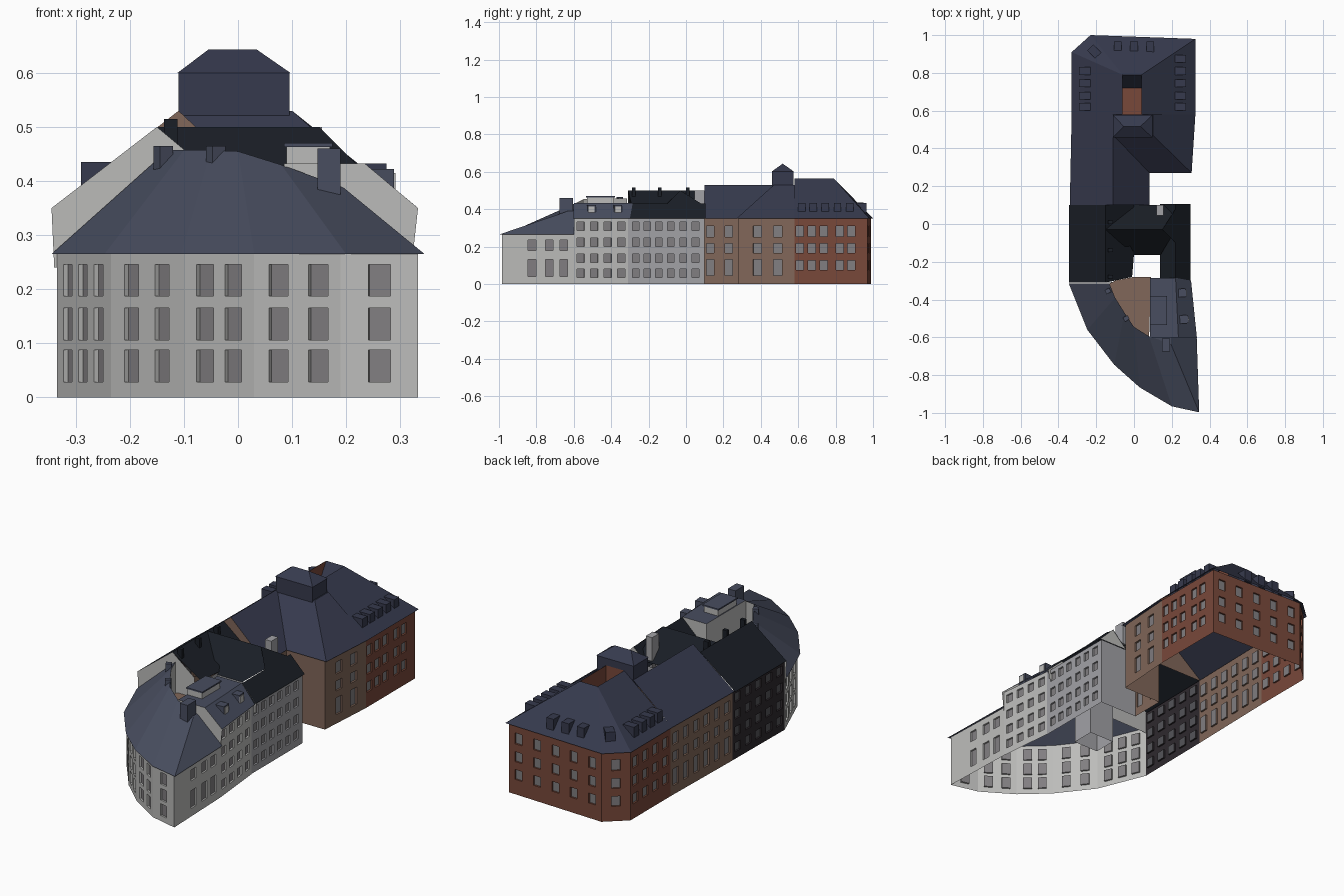
import bpy, bmesh, math
from mathutils import Vector, Matrix


def mat(name, *rgb):
    m = bpy.data.materials.new(name)
    m.diffuse_color = (*rgb, 1)
    return m


PALE = mat("pale_plaster", .50, .50, .49)
LILAC = mat("grey_plaster", .36, .36, .38)
RED = mat("red_brick", .19, .065, .042)
TAN = mat("brown_plaster", .22, .135, .10)
BLACK = mat("dark_plaster", .028, .022, .027)
GLASS = mat("glass", .22, .21, .22)
DIM = mat("dim_glass", .09, .09, .10)
SLATE = mat("slate", .065, .075, .115)
NAVY = mat("navy_slate", .037, .042, .075)
TAR = mat("black_roof", .010, .013, .019)


def finish(name, bm, *mats):
    me = bpy.data.meshes.new(name)
    bm.to_mesh(me)
    bm.free()
    for m in mats:
        me.materials.append(m)
    ob = bpy.data.objects.new(name, me)
    bpy.context.collection.objects.link(ob)
    return ob


def sheet(name, faces, m):
    """Flat panels; roof panels are turned to face upwards."""
    bm = bmesh.new()
    for f in faces:
        face = bm.faces.new([bm.verts.new(p) for p in f])
        face.normal_update()
        if face.normal.z < -.01:
            face.normal_flip()
    bmesh.ops.remove_doubles(bm, verts=bm.verts, dist=1e-4)
    return finish(name, bm, m)


def box(name, x0, x1, y0, y1, z0, z1, m, turn=0):
    bm = bmesh.new()
    c = Vector(((x0 + x1) / 2, (y0 + y1) / 2, (z0 + z1) / 2))
    bmesh.ops.create_cube(bm, size=1, matrix=Matrix.Translation(c) @ Matrix.Rotation(turn, 4, 'Z')
                          @ Matrix.Diagonal((x1 - x0, y1 - y0, z1 - z0, 1)))
    return finish(name, bm, m)


def walls(name, runs, m, glass=GLASS):
    """Each run: start, end, height, window columns (count or fractions), rows, window width."""
    bm = bmesh.new()

    def quad(pts, k):
        bm.faces.new([bm.verts.new(p) for p in pts]).material_index = k

    for p, q, h, cols, rows, w in runs:
        p, q = Vector((*p, 0)), Vector((*q, 0))
        length = (q - p).length
        d = (q - p) / length
        inward = Vector((-d.y, d.x, 0)) * .009
        if isinstance(cols, int):
            cols = [(i + .5) / cols for i in range(cols)]
        us, zs = [0], [0]
        for c in cols:
            us += [c * length - w / 2, c * length + w / 2]
        for r in rows:
            zs += r
        us.append(length)
        zs.append(h)
        for i in range(len(us) - 1):
            for j in range(len(zs) - 1):
                pts = [p + d * u + Vector((0, 0, z)) for u, z in
                       ((us[i], zs[j]), (us[i + 1], zs[j]), (us[i + 1], zs[j + 1]), (us[i], zs[j + 1]))]
                if i % 2 and j % 2:
                    deep = [v + inward for v in pts]
                    quad(deep, 1)
                    for k in range(4):
                        n = (k + 1) % 4
                        quad([pts[k], pts[n], deep[n], deep[k]], 0)
                else:
                    quad(pts, 0)
    bmesh.ops.remove_doubles(bm, verts=bm.verts, dist=1e-5)
    return finish(name, bm, m, glass)


R3 = [(.075, .125), (.165, .215), (.255, .31)]
RB = [(.045, .13), (.165, .215), (.25, .31)]
R4 = [(.035, .08), (.115, .16), (.2, .245), (.285, .33)]
RF = [(.028, .087), (.106, .165), (.187, .246)]

# North brick house: walls, hipped roof with a slot, end gable
walls("brick_house_walls", [
    ((.31, .58), (.31, .97), .35, [.07, .235, .4, .62, .78], R3, .04),
    ((.31, .97), (-.22, .99), .35, 5, R3, .04),
    ((-.22, .99), (-.32, .90), .35, 1, R3, .04),
    ((-.32, .90), (-.32, .58), .35, 4, R3, .04)], RED)
T, E = .565, .35
sheet("brick_house_roof", [
    [(-.33, .58, E), (-.33, .91, E), (-.06, .79, T), (-.06, .58, T)],
    [(-.33, .91, E), (-.23, 1, E), (-.06, .79, T)],
    [(-.23, 1, E), (.325, .98, E), (.04, .79, T), (-.06, .79, T)],
    [(.325, .98, E), (.325, .58, E), (.04, .58, T), (.04, .79, T)],
    [(-.06, .79, T), (.04, .79, T), (.04, .72, .45), (-.06, .72, .45)]], NAVY)
sheet("roof_slot_lining", [
    [(-.06, .58, .45), (.04, .58, .45), (.04, .72, .45), (-.06, .72, .45)],
    [(-.06, .58, .45), (-.06, .72, .45), (-.06, .79, T), (-.06, .58, T)],
    [(.04, .58, .45), (.04, .58, T), (.04, .79, T), (.04, .72, .45)],
    [(-.33, .58, E), (.325, .58, E), (.04, .58, T), (-.06, .58, T)]], RED)
for y in (.62, .68, .745, .81, .875):
    box("east_dormer", .215, .275, y - .02, y + .02, .37, .432, NAVY)
    if y < .85:
        box("west_dormer", -.29, -.23, y - .02, y + .02, .37, .435, NAVY)
for x in (-.085, 0, .085):
    box("north_dormer", x - .02, x + .02, .91, .965, .365, .432, NAVY)
box("corner_dormer", -.24, -.18, .89, .935, .37, .435, NAVY, math.radians(-45))

# Brown house: L-shaped walls, roof and roof tower
walls("brown_house_walls", [
    ((-.32, .58), (-.33, .1), .35, 6, RB, .04),
    ((.075, .1), (.075, .28), .35, [.17, .72], RB, .04),
    ((.075, .28), (.29, .28), .35, [], [], .04),
    ((.29, .28), (.31, .58), .35, [.34, .7], RB, .045)], TAN)
T = .53
sheet("brown_house_roof", [
    [(-.34, .1, E), (-.11, .1, T), (-.11, .58, T), (-.33, .58, E)],
    [(-.11, .1, T), (.083, .1, E), (.083, .27, E), (-.11, .47, T)],
    [(-.11, .47, T), (.10, .47, T), (.305, .27, E), (.083, .27, E)],
    [(.305, .27, E), (.325, .58, E), (.10, .58, T), (.10, .47, T)],
    [(-.11, .47, T), (.10, .47, T), (.10, .58, T), (-.11, .58, T)]], NAVY)
sheet("brown_house_gable", [[(-.34, .1, E), (.083, .1, E), (-.11, .1, T)]], TAN)
box("roof_tower", -.11, .095, .46, .575, .48, .6, NAVY)
a, b, c, d = (-.112, .457, .6), (.097, .457, .6), (.097, .578, .6), (-.112, .578, .6)
m, n = (-.055, .517, .643), (.035, .517, .643)
sheet("tower_roof", [[a, b, n, m], [c, d, m, n], [b, c, n], [d, a, m]], NAVY)

# Dark house: street walls, courtyard walls, three roof wings
walls("dark_house_west_wall", [((-.33, .1), (-.335, -.31), .35, 5, R4, .045)], BLACK, DIM)
walls("dark_house_east_walls", [
    ((.29, -.31), (.29, .1), .35, [.1, .25, .4, .56, .72, .88], R4, .035),
    ((.29, .1), (.075, .1), .35, [], [], 0)], LILAC)
walls("courtyard_walls", [
    ((0, -.16), (.14, -.16), .37, [], [], 0),
    ((.14, -.16), (.14, -.28), .36, [], [], 0),
    ((.14, -.28), (0, -.28), .3, [], [], 0),
    ((0, -.28), (0, -.16), .38, [], [], 0)], LILAC)
sheet("dark_house_roof", [
    [(-.345, .1, E), (-.345, -.31, E), (-.15, -.31, .5), (-.15, .1, .5)],
    [(-.15, -.31, .5), (-.01, -.28, .38), (0, -.16, .38), (0, .1, .38), (-.15, .1, .5)],
    [(-.15, -.03, .5), (.15, -.03, .5), (.22, -.03, .43), (.22, .1, .37), (-.15, .1, .37)],
    [(-.15, -.03, .5), (.15, -.03, .5), (.22, -.03, .43), (.14, -.165, .37), (-.15, -.165, .37)],
    [(.30, -.3, E), (.30, .105, E), (.22, .105, .43), (.22, -.3, .43)],
    [(.137, -.3, E), (.137, .105, E), (.22, .105, .43), (.22, -.3, .43)],
    [(.22, -.1, .43), (.22, .08, .43), (.15, -.03, .5)]], TAR)
sheet("dark_house_gables", [
    [(-.34, -.31, .24), (-.03, -.305, .24), (-.03, -.305, .40), (-.15, -.31, .5), (-.345, -.31, E)],
    [(.137, -.3, .3), (.30, -.3, E), (.22, -.3, .43), (.137, -.3, E)],
    [(.137, .103, E), (.30, .103, E), (.22, .103, .43)]], PALE)
for y in (-.28, -.14, .01):
    box("ridge_vent", -.137, -.112, y - .009, y + .009, .45, .515, TAR)
box("east_chimney", .12, .155, .045, .1, .38, .5, LILAC)

# Pale curved house: faceted street wall and east walls
foot = [(-.335, -.31), (-.235, -.555), (-.10, -.73), (.03, -.85), (.19, -.95), (.333, -.985)]
runs = [(foot[i], foot[i + 1], .268, k, RF, .042) for i, k in
        enumerate(([.2, .48, .77], [.28, .7], [.3, .7], [.28, .74], [.5]))]
runs += [(foot[5], (.32, -.6), .268, [.42, .66, .86], [(.04, .13), (.18, .235)], .042),
         ((.32, -.6), (.292, -.31), .352, 4, R4, .04)]
walls("curved_house_walls", runs, PALE)

# Curved roof lofted from eave to ridge, inner wall and terrace
eave = [(-.345, -.315), (-.247, -.56), (-.105, -.745), (.03, -.865), (.20, -.965), (.345, -.997)]
ridge = [(-.13, -.315, .457), (-.1, -.39, .457), (-.05, -.47, .457), (.0, -.545, .455),
         (.08, -.595, .43), (.195, -.635, .388)]
eave3 = [(x, y, .265) for x, y in eave]
faces = [[eave3[i], eave3[i + 1], ridge[i + 1], ridge[i]] for i in range(5)]
faces.append([eave3[5], (.332, -.6, .265), (.195, -.6, .388), ridge[5]])
faces.append([ridge[4], ridge[5], (.195, -.6, .388), (.1, -.6, .42)])
sheet("curved_roof", faces, SLATE)
low = [(x, y, .3) for x, y, z in ridge]
sheet("ridge_inner_wall", [[low[i], low[i + 1], ridge[i + 1], ridge[i]] for i in range(4)], PALE)
sheet("terrace", [low[:5] + [(.09, -.28, .3), (0, -.28, .3), (-.1, -.3, .3)]], TAN)

# Flat-topped east part with skylight box, dormers and chimneys
F = .432
sheet("east_part_roof", [
    [(.085, -.285, F), (.22, -.285, F), (.235, -.6, F), (.085, -.6, F)],
    [(.22, -.285, F), (.302, -.3, E), (.333, -.603, E), (.235, -.6, F)]], SLATE)
sheet("east_part_walls", [
    [(.085, -.6, .3), (.322, -.6, .25), (.333, -.6, E), (.235, -.6, F), (.085, -.6, F)],
    [(.085, -.285, .3), (.085, -.6, .3), (.085, -.6, F), (.085, -.285, F)],
    [(.085, -.285, .3), (.30, -.285, .3), (.302, -.285, E), (.22, -.285, F), (.085, -.285, F)]], PALE)
box("skylight_box", .09, .17, -.53, -.385, .42, .463, PALE)
box("skylight_lid", .085, .175, -.535, -.38, .463, .47, SLATE)
for x, y in ((.25, -.365), (.262, -.505)):
    box("small_dormer", x - .03, x + .025, y - .022, y + .022, .37, .422, SLATE, .08)
    box("dormer_window", x + .022, x + .028, y - .016, y + .016, .378, .415, PALE, .08)
box("large_chimney", .147, .19, -.675, -.605, .36, .46, SLATE)
for x, y in ((-.137, -.355), (-.04, -.5)):
    box("small_chimney", x - .015, x + .013, y - .012, y + .012, .40, .465, SLATE, .5)
